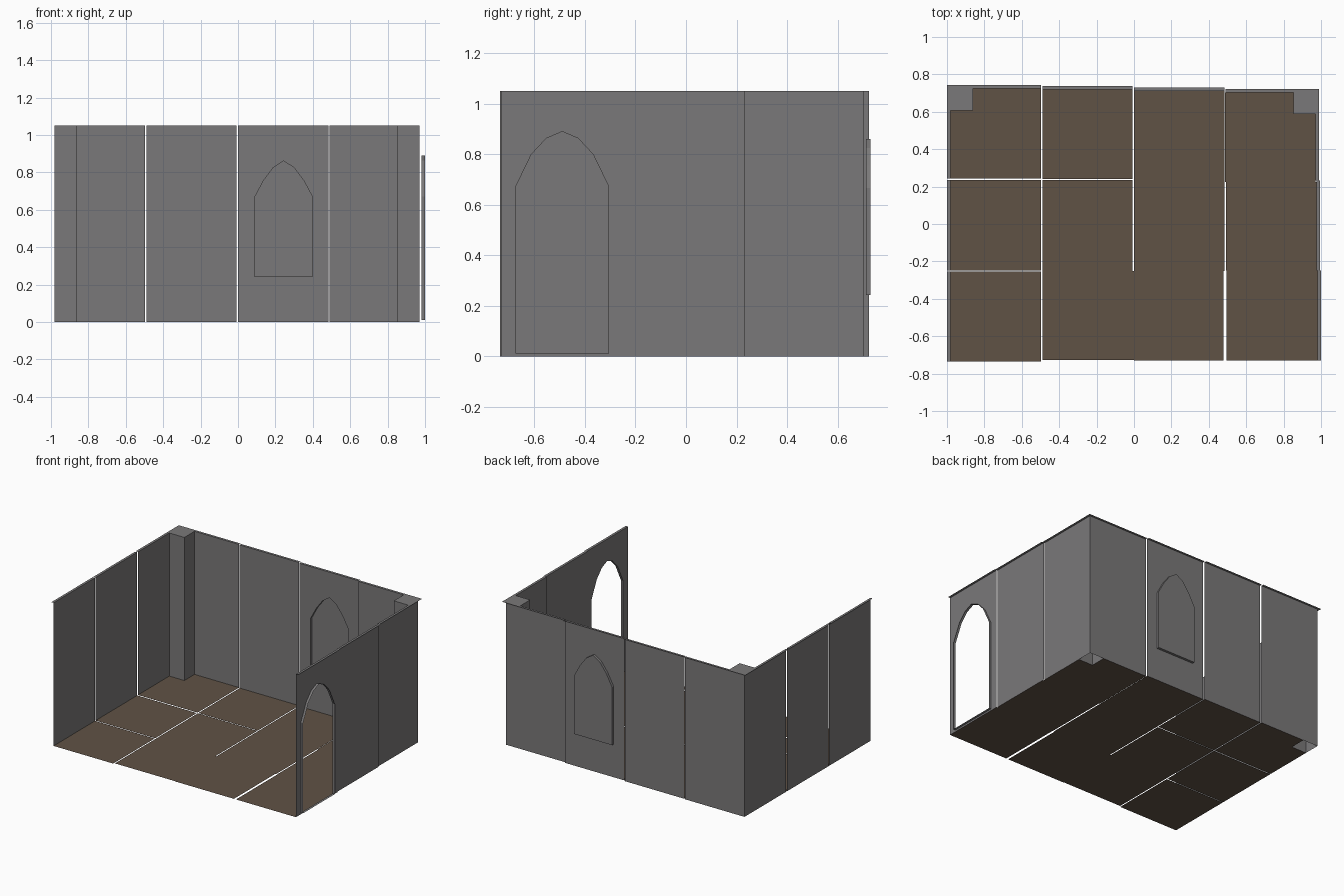
import bpy, bmesh
from mathutils import Vector

if "Cube" in bpy.data.objects:
    bpy.data.objects.remove(bpy.data.objects["Cube"])

H = 1.05      # wall height
T = 0.018     # depth of wall caps and reveals


def material(name, rgb):
    m = bpy.data.materials.new(name)
    m.diffuse_color = (*rgb, 1)
    m.use_nodes = True
    m.node_tree.nodes["Principled BSDF"].inputs["Base Color"].default_value = m.diffuse_color
    return m


STONE = material("grey_stone", (0.195, 0.19, 0.192))
WOOD = material("brown_floor", (0.117, 0.085, 0.06))


def build(name, faces, mat):
    """One object from a list of polygons, with shared corners welded."""
    bm = bmesh.new()
    for pts in faces:
        bm.faces.new([bm.verts.new(p) for p in pts])
    bmesh.ops.remove_doubles(bm, verts=bm.verts, dist=1e-5)
    me = bpy.data.meshes.new(name)
    bm.to_mesh(me)
    bm.free()
    me.materials.append(mat)
    ob = bpy.data.objects.new(name, me)
    bpy.context.collection.objects.link(ob)
    return ob


def wall(name, axis, pos, out, a, b, a_cap=None, b_cap=None, arch=None, pane=False):
    """Thin sheet with a cap strip on top, facing inward; out is the outward sign."""
    def P(u, z, d=0.0):
        return Vector((u, pos + out * d, z)) if axis == 'x' else Vector((pos + out * d, u, z))

    ca = a if a_cap is None else a_cap
    cb = b if b_cap is None else b_cap
    faces = [[P(a, H), P(b, H), P(cb, H, T), P(ca, H, T)]]
    if arch is None:
        faces.append([P(a, 0), P(b, 0), P(b, H), P(a, H)])
    else:
        c, sill, half = arch
        apex = half[-1][1]
        right = [(c + w, z) for w, z in half[:-1]]
        left = [(c - w, z) for w, z in half[:-1]]
        # two halves of the sheet around the opening
        for end, side in ((b, right), (a, left)):
            loop = [(c, 0), (end, 0), (end, H), (c, H), (c, apex)]
            loop += side[::-1] + [(side[0][0], sill), (c, sill)]
            if end == a:
                loop.reverse()
            faces.append([P(u, z) for u, z in loop])
        # reveal pushed outward, optionally closed by a pane
        ring = [(c - half[0][0], sill), (c + half[0][0], sill)]
        ring += right + [(c, apex)] + left[::-1]
        for p, q in zip(ring, ring[1:] + ring[:1]):
            faces.append([P(*p), P(*q), P(*q, T), P(*p, T)])
        if pane:
            faces.append([P(u, z, T) for u, z in ring])
    build(name, faces, STONE)


def floor(name, x0, x1, y0, y1, notch=None):
    pts = [(x0, y0), (x1, y0), (x1, y1), (x0, y1)]
    if notch:
        nx, ny = notch
        if nx < 0:
            pts[3:] = [(nx, y1), (nx, ny), (x0, ny)]
        else:
            pts[2:3] = [(x1, ny), (nx, ny), (nx, y1)]
    build(name, [[(x, y, 0) for x, y in pts]], WOOD)


def pillar(name, xi, xo, yi, yo):
    """Corner pillar: two inner sides and a top."""
    build(name, [
        [(xi, yi, 0), (xo, yi, 0), (xo, yi, H), (xi, yi, H)],
        [(xi, yi, 0), (xi, yo, 0), (xi, yo, H), (xi, yi, H)],
        [(xi, yi, H), (xo, yi, H), (xo, yo, H), (xi, yo, H)]], STONE)


# pointed arch half profiles (half width, height), from spring line to apex
DOOR = (-0.49, 0.012, [(0.184, 0.672), (0.122, 0.80), (0.063, 0.863), (0, 0.89)])
WINDOW = (0.244, 0.242, [(0.155, 0.667), (0.108, 0.755), (0.056, 0.825), (0, 0.861)])

# left wall panels
wall("left_wall_front", 'y', -0.982, -1, -0.736, -0.255)
wall("left_wall_middle", 'y', -0.982, -1, -0.249, 0.234)
wall("left_wall_back", 'y', -0.982, -1, 0.243, 0.724, b_cap=0.742)

# back wall panels
wall("back_wall_left", 'x', 0.724, 1, -0.982, -0.498, a_cap=-1.0)
wall("back_wall_mid_left", 'x', 0.720, 1, -0.490, -0.008)
wall("back_wall_window", 'x', 0.712, 1, -0.001, 0.483, arch=WINDOW, pane=True)
wall("back_wall_right", 'x', 0.703, 1, 0.488, 0.971, b_cap=0.989)

# right wall panels
wall("right_wall_back", 'y', 0.971, 1, 0.233, 0.703, b_cap=0.721)
wall("right_wall_middle", 'y', 0.977, 1, -0.248, 0.233)
wall("right_wall_door", 'y', 0.982, 1, -0.73, -0.248, arch=DOOR)

# corner pillars
pillar("left_pillar", -0.86, -0.982, 0.606, 0.724)
pillar("right_pillar", 0.853, 0.971, 0.588, 0.703)

# floor tiles, column by column
floor("floor_left_front", -0.982, -0.498, -0.736, -0.255)
floor("floor_left_middle", -0.982, -0.498, -0.249, 0.234)
floor("floor_left_back", -0.982, -0.498, 0.243, 0.724, notch=(-0.86, 0.606))
floor("floor_mid_left_front", -0.490, -0.001, -0.727, -0.25)
floor("floor_mid_left_middle", -0.490, -0.008, -0.25, 0.236)
floor("floor_mid_left_back", -0.490, -0.008, 0.241, 0.720)
floor("floor_mid_right_front", -0.001, 0.478, -0.73, -0.25)
floor("floor_mid_right", -0.001, 0.484, -0.25, 0.712)
floor("floor_right_front", 0.495, 0.982, -0.73, -0.248)
floor("floor_right_middle", 0.493, 0.977, -0.248, 0.225)
floor("floor_right_back", 0.486, 0.971, 0.225, 0.703, notch=(0.853, 0.588))
